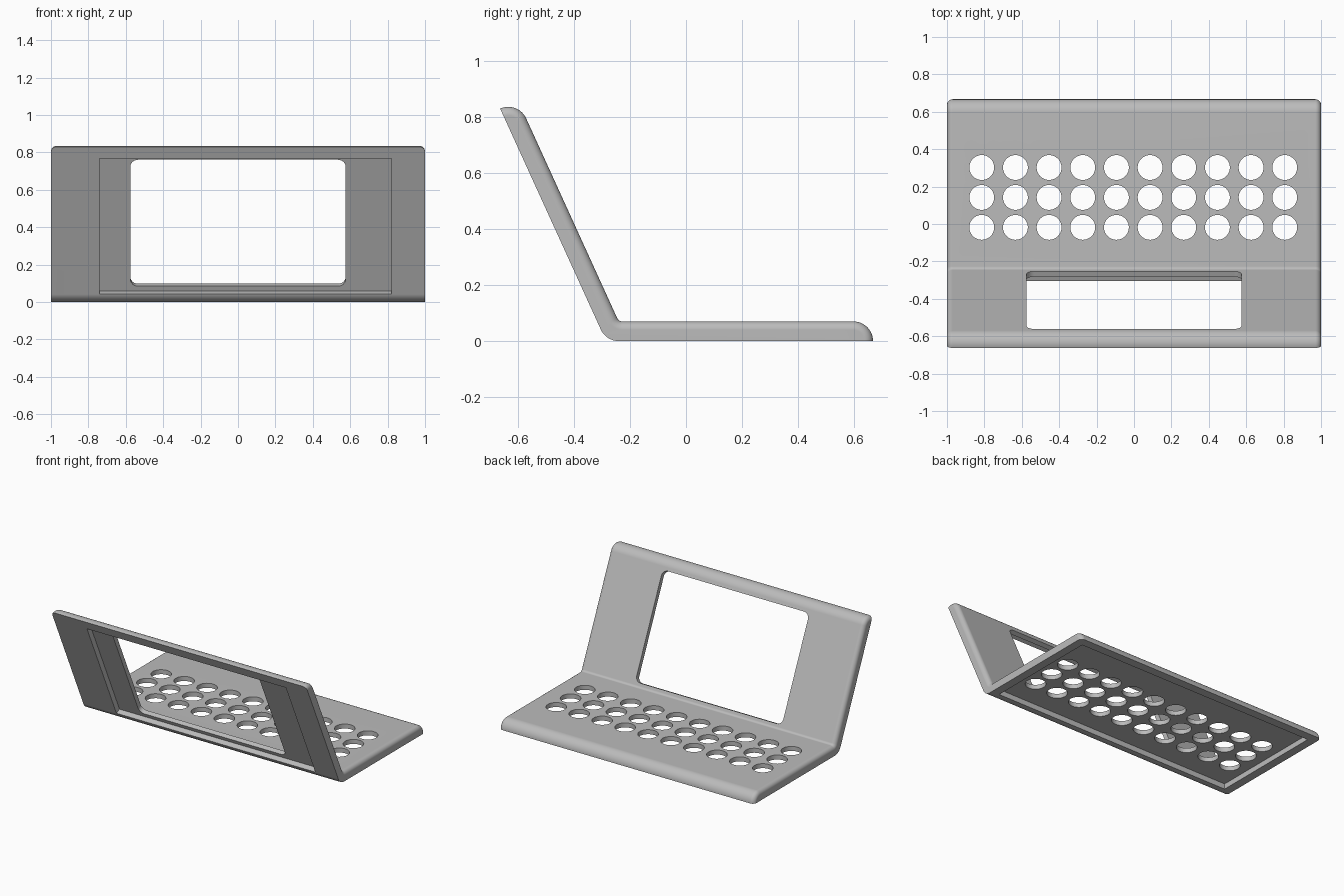
import bpy, bmesh, math
from mathutils import Vector, Matrix

if "Cube" in bpy.data.objects:
    bpy.data.objects.remove(bpy.data.objects["Cube"])

T = 0.07                      # slab thickness, also the end rounding radius
SIDE = 0.03                   # rounding of the side edges
FILLET = 0.02                 # rounding of the inner fold
TILT = math.radians(24.5)     # screen lean from vertical
LEN = 0.796                   # straight length of the screen slab
DEPTH = 0.038                 # recess depth
HINGE = Vector((-0.24, T))    # inner fold point (y, z)
U = Vector((-math.sin(TILT), math.cos(TILT)))   # up the slope
N = Vector((math.cos(TILT), math.sin(TILT)))    # out of the screen's back face
Y, Z = Vector((1, 0)), Vector((0, 1))
FRONT = HINGE - T * N         # lower end of the screen's front face
QUARTER = math.pi / 2
SWEEP = QUARTER - TILT        # turn of the fold

grey = bpy.data.materials.new("light_grey")
grey.use_nodes = True
grey.diffuse_color = (0.5, 0.5, 0.5, 1)
grey.node_tree.nodes["Principled BSDF"].inputs["Base Color"].default_value = (0.5, 0.5, 0.5, 1)


def arc(c, a, b, r, sweep, steps):
    """Points c + r(a cos t + b sin t) for t from 0 to sweep."""
    ts = [sweep * i / steps for i in range(steps + 1)]
    return [c + r * (a * math.cos(t) + b * math.sin(t)) for t in ts]


def to_object(name, bm):
    bm.normal_update()
    bmesh.ops.recalc_face_normals(bm, faces=bm.faces)
    mesh = bpy.data.meshes.new(name)
    bm.to_mesh(mesh)
    bm.free()
    mesh.materials.append(grey)
    ob = bpy.data.objects.new(name, mesh)
    bpy.context.collection.objects.link(ob)
    return ob


def inset(path, d):
    """Move the upper path into the slab by d; its ends slide along the flat faces."""
    dirs = [(q - p).normalized() for p, q in zip(path, path[1:])]
    normals = [Vector((-v.y, v.x)) for v in dirs]
    out = [path[0] - U * d]
    for p, a, b in zip(path[1:], normals, normals[1:]):
        m = (a + b).normalized()
        out.append(p - m * d / m.dot(a))
    return out + [path[-1] - Y * d]


# Folded body: upper path over the rounded ends and fold, lower path round the heel
tangent = FILLET * math.tan(SWEEP / 2)
fold_centre = HINGE + Vector((tangent, FILLET))
upper = arc(FRONT + U * LEN, U, N, T, QUARTER, 12)
upper += arc(fold_centre, -N, -U, FILLET, SWEEP, 5)
upper += arc(Vector((0.597, 0)), Z, Y, T, QUARTER, 12)
lower = arc(HINGE, -Z, -Y, T, SWEEP, 8)

bm = bmesh.new()
half = [(1 - SIDE + SIDE * math.sin(t), SIDE * (1 - math.cos(t)))
        for t in [QUARTER * i / 6 for i in range(7)]]
sections = [(-x, d) for x, d in reversed(half)] + half
rings = []
for x, d in sections:
    rings.append([bm.verts.new((x, p.x, p.y)) for p in inset(upper, d) + lower])
for a, b in zip(rings, rings[1:]):
    for i in range(len(a)):
        j = (i + 1) % len(a)
        bm.faces.new((a[i], a[j], b[j], b[i]))
bm.faces.new(rings[0])
bm.faces.new(rings[-1])
body = to_object("folded_stand", bm)


def cut(name, bm):
    """Subtract a temporary cutter from the body."""
    cutter = to_object(name, bm)
    mod = body.modifiers.new(name, "BOOLEAN")
    mod.operation, mod.solver, mod.object = "DIFFERENCE", "EXACT", cutter
    bpy.context.view_layer.objects.active = body
    bpy.ops.object.modifier_apply(modifier=name)
    bpy.data.objects.remove(cutter)


def box(lo, hi):
    b = bmesh.new()
    bmesh.ops.create_cube(b, size=1)
    for v in b.verts:
        v.co = Vector([l + (c + 0.5) * (h - l) for l, h, c in zip(lo, hi, v.co)])
    return b


def rounded_prism(lo, hi, z0, z1, r):
    """Upright prism whose outline is a rectangle with rounded corners."""
    b = bmesh.new()
    outline = []
    for k, (sx, sy) in enumerate(((1, 1), (-1, 1), (-1, -1), (1, -1))):
        c = Vector((hi[0] - r if sx > 0 else lo[0] + r, hi[1] - r if sy > 0 else lo[1] + r))
        a = Vector((math.cos(k * QUARTER), math.sin(k * QUARTER)))
        outline += arc(c, a, Vector((-a.y, a.x)), r, QUARTER, 6)
    face = b.faces.new([b.verts.new((p.x, p.y, z0)) for p in outline])
    top = bmesh.ops.extrude_face_region(b, geom=[face])["geom"]
    for v in top:
        if isinstance(v, bmesh.types.BMVert):
            v.co.z = z1
    return b


# Screen space: x across, y up the slope, z out of the front face
screen = Matrix(((1, 0, 0, 0), (0, U.x, -N.x, FRONT.x), (0, U.y, -N.y, FRONT.y), (0, 0, 0, 1)))
recess = box((-0.74, 0.003, -DEPTH), (0.82, 0.799, 0.1))
window = rounded_prism((-0.575, 0.031), (0.575, 0.774), -0.2, 0.1, 0.04)
for name, shape in (("screen_recess", recess), ("screen_window", window)):
    shape.transform(screen)
    cut(name, shape)

# Underside recess and the grid of round holes
cut("base_recess", box((-0.94, -0.22, -0.1), (0.94, 0.605, DEPTH)))
holes = bmesh.new()
for row in range(3):
    for col in range(10):
        spot = Vector((-0.814 + 0.18 * col, -0.018 + 0.16 * row, 0.05))
        bmesh.ops.create_cone(holes, cap_ends=True, segments=40, radius1=0.0665, radius2=0.0665,
                              depth=0.3, matrix=Matrix.Translation(spot))
cut("key_holes", holes)

# Smooth rounded edges, flat main faces
bpy.ops.object.select_all(action="DESELECT")
body.select_set(True)
bpy.context.view_layer.objects.active = body
bpy.ops.object.shade_smooth_by_angle(angle=math.radians(30))
body.modifiers.new("flat_faces", "WEIGHTED_NORMAL").keep_sharp = True
